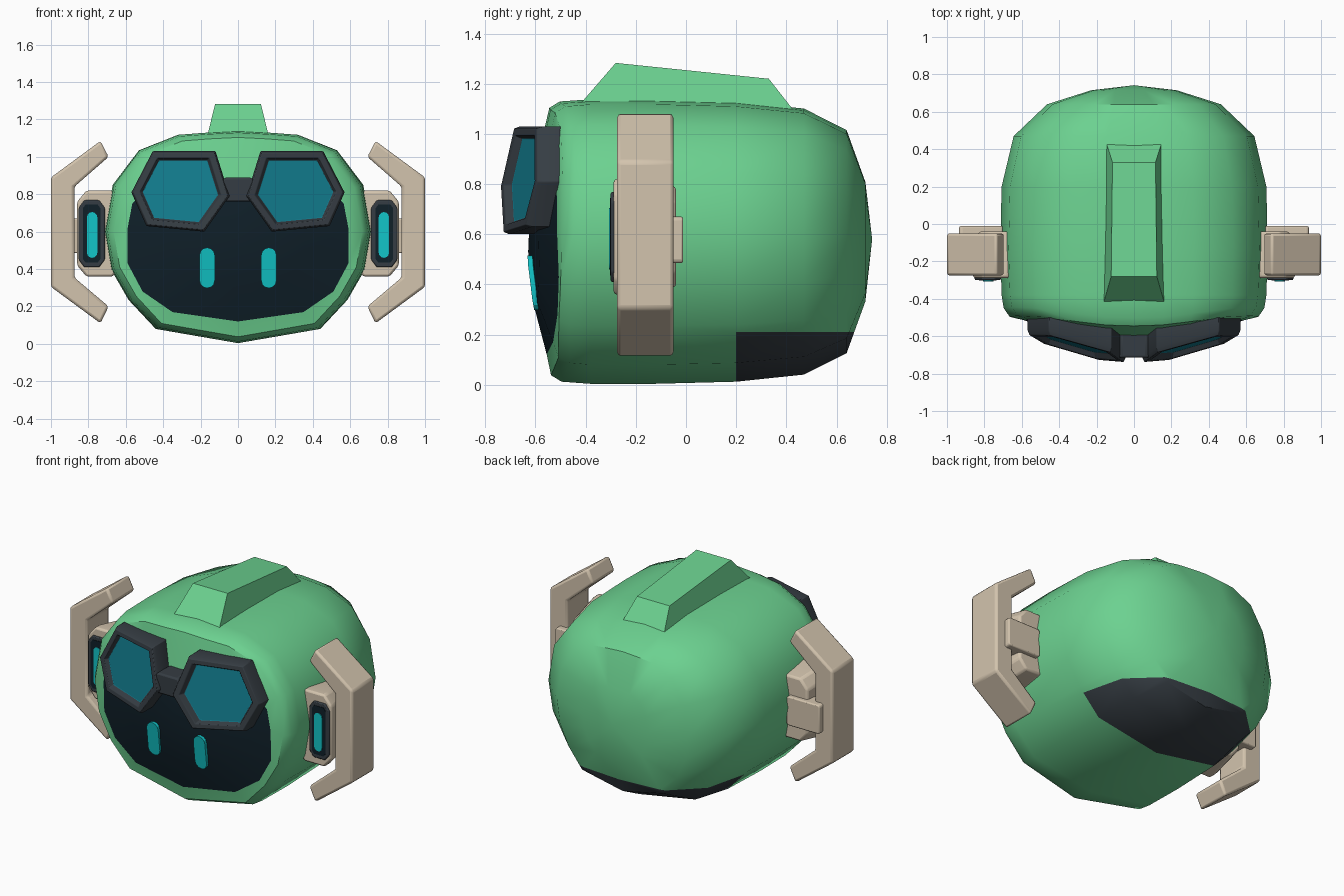
import bpy, bmesh, math
from mathutils import Vector

if "Cube" in bpy.data.objects:
    bpy.data.objects.remove(bpy.data.objects["Cube"])

def material(name, rgb):
    m = bpy.data.materials.new(name)
    m.diffuse_color = (*rgb, 1)
    m.use_nodes = True
    m.node_tree.nodes["Principled BSDF"].inputs["Base Color"].default_value = m.diffuse_color
    return m

GREEN = material("green shell", (0.15, 0.64, 0.28))
BEIGE = material("beige plastic", (0.65, 0.55, 0.42))
GREY = material("dark grey", (0.036, 0.046, 0.056))
NAVY = material("visor navy", (0.005, 0.014, 0.022))
TEAL = material("lens teal", (0.006, 0.20, 0.27))
CYAN = material("glow cyan", (0.006, 0.56, 0.58))

def finish(bm, name, mats, bevel=0.0, angle=30):
    bmesh.ops.recalc_face_normals(bm, faces=bm.faces)
    me = bpy.data.meshes.new(name)
    bm.to_mesh(me)
    bm.free()
    ob = bpy.data.objects.new(name, me)
    bpy.context.collection.objects.link(ob)
    for m in mats:
        me.materials.append(m)
    if bevel:
        mod = ob.modifiers.new("bevel", 'BEVEL')
        mod.width, mod.segments = bevel, 2
        mod.limit_method, mod.angle_limit = 'ANGLE', math.radians(30)
    bpy.ops.object.select_all(action='DESELECT')
    ob.select_set(True)
    bpy.context.view_layer.objects.active = ob
    bpy.ops.object.shade_smooth_by_angle(angle=math.radians(angle))
    return ob

def loft(loops, band_mats=None, caps=(0, 0)):
    """Skin closed loops; each cap is a material index, or a point to fan to."""
    bm = bmesh.new()
    rows = [[bm.verts.new(p) for p in lp] for lp in loops]
    n = len(rows[0])
    for k, (a, b) in enumerate(zip(rows, rows[1:])):
        for i in range(n):
            f = bm.faces.new((a[i], a[(i + 1) % n], b[(i + 1) % n], b[i]))
            f.material_index = band_mats[k] if band_mats else 0
    for row, cap in ((rows[0], caps[0]), (rows[-1], caps[1])):
        if isinstance(cap, int):
            bm.faces.new(row).material_index = cap
        else:
            tip = bm.verts.new(cap[0])
            for i in range(n):
                bm.faces.new((row[i], row[(i + 1) % n], tip)).material_index = cap[1]
    return bm

def prism(name, pts, y0, y1, mat, bevel=0.0):
    """Extrude an (x, z) outline along y."""
    loops = [[(x, y, z) for x, z in pts] for y in (y0, y1)]
    return finish(loft(loops), name, [mat], bevel)

def octagon(x0, x1, z0, z1, c, d, s=1):
    pts = [(x0 + c, z0), (x1 - c, z0), (x1, z0 + d), (x1, z1 - d),
           (x1 - c, z1), (x0 + c, z1), (x0, z1 - d), (x0, z0 + d)]
    return [(s * x, z) for x, z in pts]

def pill(cx, z0, z1, r):
    pts = []
    for i in range(14):
        a = math.pi * (i % 7) / 6 + (math.pi if i > 6 else 0)
        pts.append((cx + r * math.cos(a), (z1 - r if i < 7 else z0 + r) + r * math.sin(a)))
    return pts

# ---- head shell with visor ----
CZ = 0.57
head_half = [(0, 1.138), (0.16, 1.13), (0.32, 1.118), (0.53, 1.035), (0.67, 0.85),
             (0.715, 0.6), (0.68, 0.40), (0.585, 0.235), (0.44, 0.08), (0, 0.004)]
visor_half = [(0, 0.87), (0.16, 0.87), (0.33, 0.86), (0.5, 0.82), (0.565, 0.75),
              (0.59, 0.62), (0.59, 0.43), (0.51, 0.28), (0.35, 0.17), (0, 0.12)]

def full(half):
    return half + [(-x, z) for x, z in half[-2:0:-1]]

def front_y(x, z):
    return -0.63 + 0.115 * (x / 0.59) ** 2 + 0.075 * ((z - 0.58) / 0.46) ** 2

def scaled(pts, sx, sz):
    return [(x * sx, CZ + (z - CZ) * sz) for x, z in pts]

outline, visor = full(head_half), full(visor_half)
loops = []
for y, sx, sz in ((0.715, 0.32, 0.42), (0.64, 0.65, 0.785), (0.47, 0.9, 0.935),
                  (0.2, 0.99, 0.985), (-0.13, 1, 1), (-0.38, 0.99, 1)):
    loops.append([(x, y, z) for x, z in scaled(outline, sx, sz)])
for pts, dy in ((scaled(outline, 0.975, 0.985), 0.02), (scaled(outline, 0.93, 0.94), -0.012),
                (visor, 0.0), (scaled(visor, 0.6, 0.6), 0.0)):
    loops.append([(x, front_y(x, z) + dy, z) for x, z in pts])
bm = loft(loops, [0] * 8 + [1], (((0, 0.742, 0.58), 0), ((0, front_y(0, 0.53), 0.53), 1)))
# dark neck patch on the lower back
back = [f for f in bm.faces if f.calc_center_median().y > 0.2]
geom = set(back) | {e for f in back for e in f.edges} | {v for f in back for v in f.verts}
bmesh.ops.bisect_plane(bm, geom=list(geom), plane_co=(0, 0, 0.21), plane_no=(0, 0, 1))
for f in bm.faces:
    c = f.calc_center_median()
    if c.y > 0.2 and c.z < 0.21:
        f.material_index = 2
finish(bm, "head", [GREEN, NAVY, GREY], angle=40)

# ---- crest on top ----
base = [(-0.165, -0.43, 1.11), (0.165, -0.43, 1.11), (0.15, 0.44, 1.08), (-0.15, 0.44, 1.08)]
top = [(-0.122, -0.28, 1.283), (0.122, -0.28, 1.283), (0.115, 0.33, 1.22), (-0.115, 0.33, 1.22)]
finish(loft([base, top]), "crest", [GREEN], angle=15)

# ---- goggles ----
rim = [(0.12, 1.03), (0.456, 1.03), (0.57, 0.81), (0.49, 0.63), (0.18, 0.60), (0.045, 0.79)]
gx, gz = 0.31, 0.82

def rim_loop(s, scale, depth):
    out = []
    for x, z in rim:
        x, z = gx + (x - gx) * scale, gz + (z - gz) * scale
        y = -0.75 + 0.28 * (x - 0.1) + 0.14 * (z - 0.62) + depth
        out.append((s * x, min(y, -0.5), z))
    return out

for s, side in ((1, "right"), (-1, "left")):
    steps = ((0.97, 0.17), (1.0, 0.13), (1.0, 0.025), (0.96, 0.0), (0.83, 0.0), (0.77, 0.03))
    bm = loft([rim_loop(s, a, b) for a, b in steps], caps=(0, 1))
    finish(bm, side + "_goggle", [GREY, TEAL], 0.012)
prism("goggle_bridge", octagon(-0.085, 0.085, 0.76, 0.89, 0.015, 0.015), -0.715, -0.58, GREY, 0.012)

# ---- eyes, ear units and side brackets ----
bracket = [(0.735, 1.085), (1.0, 0.89), (1.0, 0.305), (0.735, 0.11),
           (0.692, 0.20), (0.875, 0.355), (0.875, 0.84), (0.692, 1.0)]
for s, side in ((1, "right"), (-1, "left")):
    eye = pill(s * 0.165, 0.298, 0.515, 0.041)
    plate = [[(x, front_y(0.165, z) + d, z) for x, z in eye] for d in (0.008, -0.012)]
    finish(loft(plate), side + "_eye", [CYAN])
    prism(side + "_bracket", [(s * x, z) for x, z in bracket], -0.275, -0.05, BEIGE, 0.014)
    # housing tapers towards the back
    tiers = ((-0.288, 0.0), (-0.24, 0.0), (-0.04, 0.03))
    bm = loft([[(x, y, z) for x, z in octagon(0.62, 0.86 - t, 0.36 + t, 0.82 - t, 0.05, 0.06, s)]
               for y, t in tiers])
    finish(bm, side + "_ear_housing", [BEIGE], 0.012)
    prism(side + "_ear_link", octagon(0.70, 0.935, 0.485, 0.67, 0.01, 0.01, s), -0.2, -0.012, BEIGE, 0.008)
    prism(side + "_ear_frame", octagon(0.712, 0.852, 0.41, 0.768, 0.03, 0.04, s), -0.30, -0.26, GREY, 0.006)
    prism(side + "_ear_panel", octagon(0.735, 0.83, 0.435, 0.745, 0.015, 0.02, s), -0.303, -0.296, NAVY)
    prism(side + "_ear_light", pill(s * 0.78, 0.46, 0.705, 0.028), -0.307, -0.300, CYAN)
